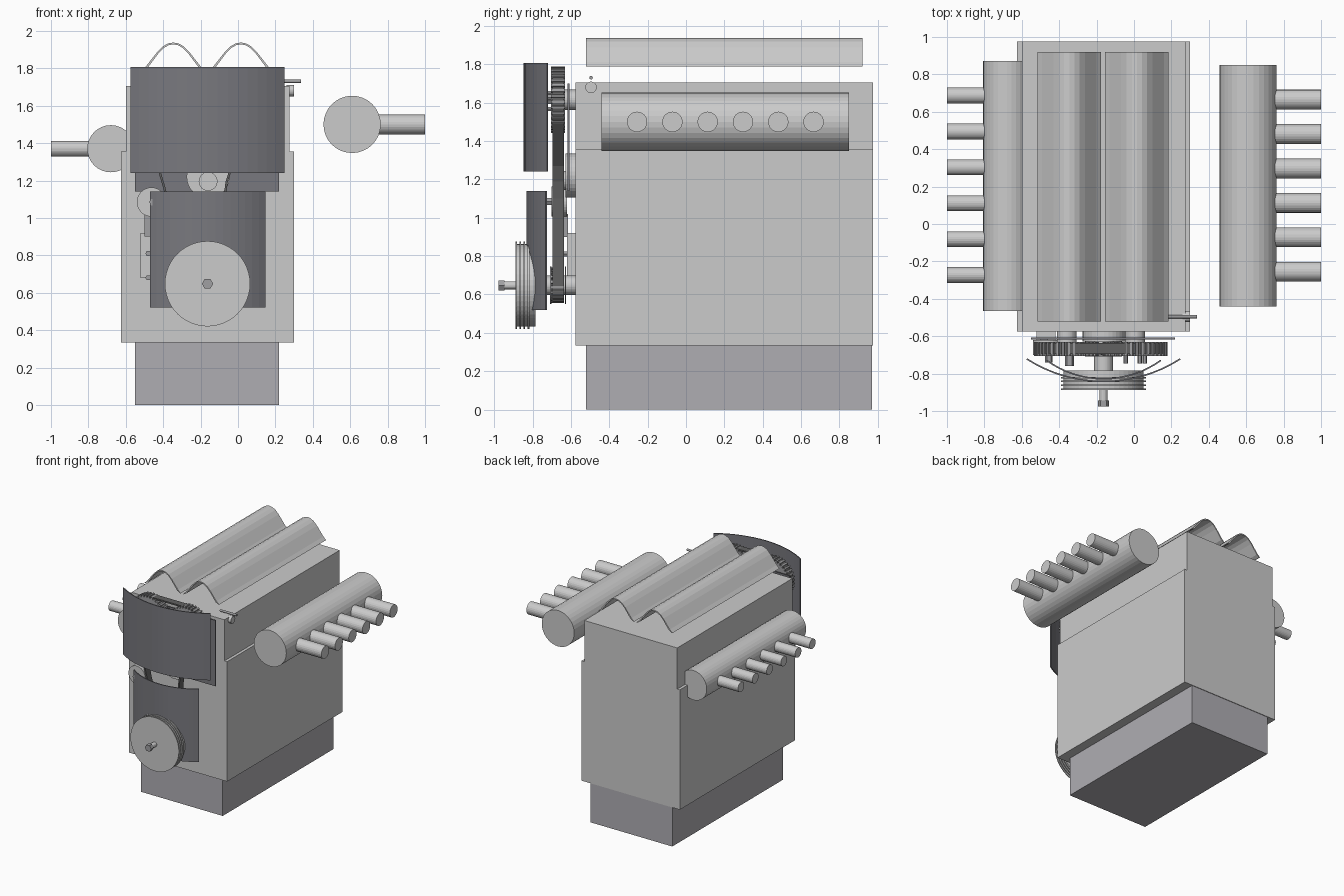
import bpy, bmesh
from math import sin, cos, pi, radians, asin
from mathutils import Vector

if "Cube" in bpy.data.objects:
    bpy.data.objects.remove(bpy.data.objects["Cube"])


def material(name, r, g, b):
    m = bpy.data.materials.new(name)
    m.diffuse_color = (r, g, b, 1)
    m.use_nodes = True
    m.node_tree.nodes["Principled BSDF"].inputs["Base Color"].default_value = m.diffuse_color
    return m


PAN = material("pan_grey", 0.43, 0.42, 0.45)
COVER = material("cover_dark", 0.19, 0.19, 0.21)
STEEL = material("dark_steel", 0.35, 0.35, 0.36)
RUBBER = material("rubber", 0.12, 0.12, 0.12)


def finish(name, bm, mat=None):
    bmesh.ops.recalc_face_normals(bm, faces=bm.faces)
    me = bpy.data.meshes.new(name)
    bm.to_mesh(me)
    bm.free()
    ob = bpy.data.objects.new(name, me)
    bpy.context.collection.objects.link(ob)
    if mat:
        me.materials.append(mat)
    return ob


def prism(name, pts, lo, hi, axis='y', mat=None):
    """Extrude a closed outline: (x, z) along y, or (y, z) along x."""
    bm = bmesh.new()
    at = (lambda p: (p[0], lo, p[1])) if axis == 'y' else (lambda p: (lo, p[0], p[1]))
    face = bm.faces.new([bm.verts.new(at(p)) for p in pts])
    new = bmesh.ops.extrude_face_region(bm, geom=[face])["geom"]
    step = Vector((0, hi - lo, 0)) if axis == 'y' else Vector((hi - lo, 0, 0))
    bmesh.ops.translate(bm, vec=step, verts=[v for v in new if isinstance(v, bmesh.types.BMVert)])
    return finish(name, bm, mat)


def arc(a, b, r, start, end, n):
    return [(a + r * cos(radians(start + (end - start) * i / n)),
             b + r * sin(radians(start + (end - start) * i / n))) for i in range(n + 1)]


def cyl(name, c, r, lo, hi, axis='y', n=32, mat=None):
    return prism(name, arc(c[0], c[1], r, 0, 360, n)[:-1], lo, hi, axis, mat)


def box(name, x, y, z, mat=None):
    pts = [(x[0], z[0]), (x[1], z[0]), (x[1], z[1]), (x[0], z[1])]
    return prism(name, pts, y[0], y[1], 'y', mat)


def gear(name, c, r, teeth, lo, hi):
    pts = []
    for i in range(teeth):
        for f, rr in ((0, r - .014), (.3, r - .014), (.45, r), (.85, r)):
            a = 2 * pi * (i + f) / teeth
            pts.append((c[0] + rr * cos(a), c[1] + rr * sin(a)))
    return prism(name, pts, lo, hi, 'y', STEEL)


def bolt(name, c, r, lo, hi):
    return cyl(name, c, r, lo, hi, n=6, mat=STEEL)


# Main castings
box("oil_pan", (-.55, .22), (-.52, .97), (0, .335), PAN)
box("engine_block", (-.625, .30), (-.575, .975), (.335, 1.355))
box("cylinder_head", (-.60, .275), (-.575, .975), (1.355, 1.705))

# Camshaft covers: thin open arches
half = [(.17, 1.788), (.145, 1.812), (.115, 1.85), (.085, 1.888),
        (.055, 1.918), (.027, 1.933)]
outer = [(-u, z) for u, z in half] + [(0, 1.938)] + half[::-1]
inner = [(u * .95, z - .01 if abs(u) < .16 else z) for u, z in outer]
for side, cx in (("left", -.346), ("right", .015)):
    prism(side + "_cam_cover", [(cx + u, z) for u, z in outer + inner[::-1]], -.52, .92)

# Manifolds with six runners each
for name, c, r, y, end, rr, first, step in (
        ("intake", (.61, 1.50), .153, (-.44, .85), 1.0, .053, -.255, .184),
        ("exhaust", (-.68, 1.37), .126, (-.465, .872), -1.0, .042, -.273, .192)):
    cyl(name + "_manifold", c, r, y[0], y[1])
    for i in range(6):
        cyl(f"{name}_runner_{i + 1}", (first + step * i, c[1]), rr, c[0], end, 'x', 24)

# Backing plate and bowed timing covers
box("timing_backing_plate", (-.55, .22), (-.617, -.608), (1.14, 1.70), COVER)


def bowed_cover(name, cx, half_w, back, front, z, t=.008):
    sag = back - front
    r = (half_w ** 2 + sag ** 2) / (2 * sag)
    a = asin(half_w / r) * 180 / pi
    cy = front + r
    pts = arc(cx, cy, r, 270 - a, 270 + a, 16) + arc(cx, cy, r - t, 270 + a, 270 - a, 16)
    bm = bmesh.new()
    low = [bm.verts.new((x, y, z[0])) for x, y in pts]
    top = [bm.verts.new((x, y, z[1])) for x, y in pts]
    n = len(pts)
    for i in range(n):
        j = (i + 1) % n
        bm.faces.new((low[i], low[j], top[j], top[i]))
    for i in range(16):
        for ring in (low, top):
            bm.faces.new((ring[i], ring[i + 1], ring[n - 2 - i], ring[n - 1 - i]))
    finish(name, bm, COVER)


bowed_cover("upper_timing_cover", -.163, .412, -.725, -.846, (1.24, 1.808))
bowed_cover("lower_timing_cover", -.162, .308, -.732, -.832, (.52, 1.14))

# Camshaft gears
CAMS = {"left": (-.36, 1.615), "right": (.005, 1.615)}
for side, c in CAMS.items():
    gear(side + "_cam_gear", c, .174, 36, -.705, -.63)
    cyl(side + "_camshaft", c, .053, -.63, -.56)
bolt("left_cam_bolt", (-.345, 1.615), .025, -.76, -.70)
for i in range(3):
    a = radians(45 + 120 * i)
    bolt(f"right_cam_bolt_{i + 1}", (.015 + .06 * cos(a), 1.615 + .05 * sin(a)), .012, -.745, -.70)

# Crank gear, flanges and grooved pulley
CR = (-.163, .648)
gear("crank_gear", CR, .092, 20, -.70, -.635)
for i, y in enumerate((-.708, -.632)):
    cyl(f"crank_gear_flange_{i + 1}", CR, .098, y, y + .006, mat=STEEL)
cyl("crankshaft", CR, .05, -.80, -.56)
cyl("crank_pulley", CR, .215, -.888, -.784, n=48)
for i in range(4):
    y = -.888 + .021 * i
    cyl(f"pulley_rib_{i + 1}", CR, .228, y, y + .008, n=48)
cyl("crank_bolt_shank", CR, .021, -.945, -.88, n=16)
bolt("crank_bolt_head", CR, .03, -.977, -.945)

# Water pump and belt tensioner
cyl("water_pump", (-.16, 1.22), .115, -.627, -.56)
cyl("water_pump_hub", (-.16, 1.195), .05, -.667, -.62)
cyl("tensioner_pulley", (-.463, 1.085), .078, -.70, -.62)
bolt("tensioner_bolt", (-.455, 1.085), .02, -.74, -.69)
box("tensioner_body", (-.52, -.42), (-.62, -.57), (.68, .92))
box("tensioner_plunger", (-.50, -.46), (-.635, -.615), (.90, 1.02), STEEL)
for i, z in enumerate((.81, .68)):
    bolt(f"tensioner_body_bolt_{i + 1}", (-.48, z), .015, -.64, -.61)

# Timing belt ribbon around the gears
path = (arc(*CAMS["left"], .168, 190, 90, 10) + arc(*CAMS["right"], .168, 90, -30, 12)
        + [(-.03, 1.27), (-.055, 1.19), (-.066, 1.10)]
        + arc(*CR, .092, 0, -180, 16) + [(-.37, 1.04), (-.383, 1.09), (-.40, 1.16)])
bm = bmesh.new()
rows = [(bm.verts.new((x, -.695, z)), bm.verts.new((x, -.637, z))) for x, z in path]
for p, q in zip(rows, rows[1:] + rows[:1]):
    bm.faces.new((p[0], q[0], q[1], p[1]))
belt = finish("timing_belt", bm, RUBBER)
belt.modifiers.new("thickness", 'SOLIDIFY').thickness = .012

# Dipstick rod and its fitting
cyl("dipstick", (-.495, 1.73), .009, .18, .337, 'x', 12, STEEL)
cyl("dipstick_fitting", (-.495, 1.68), .03, .26, .30, 'x', 20)
